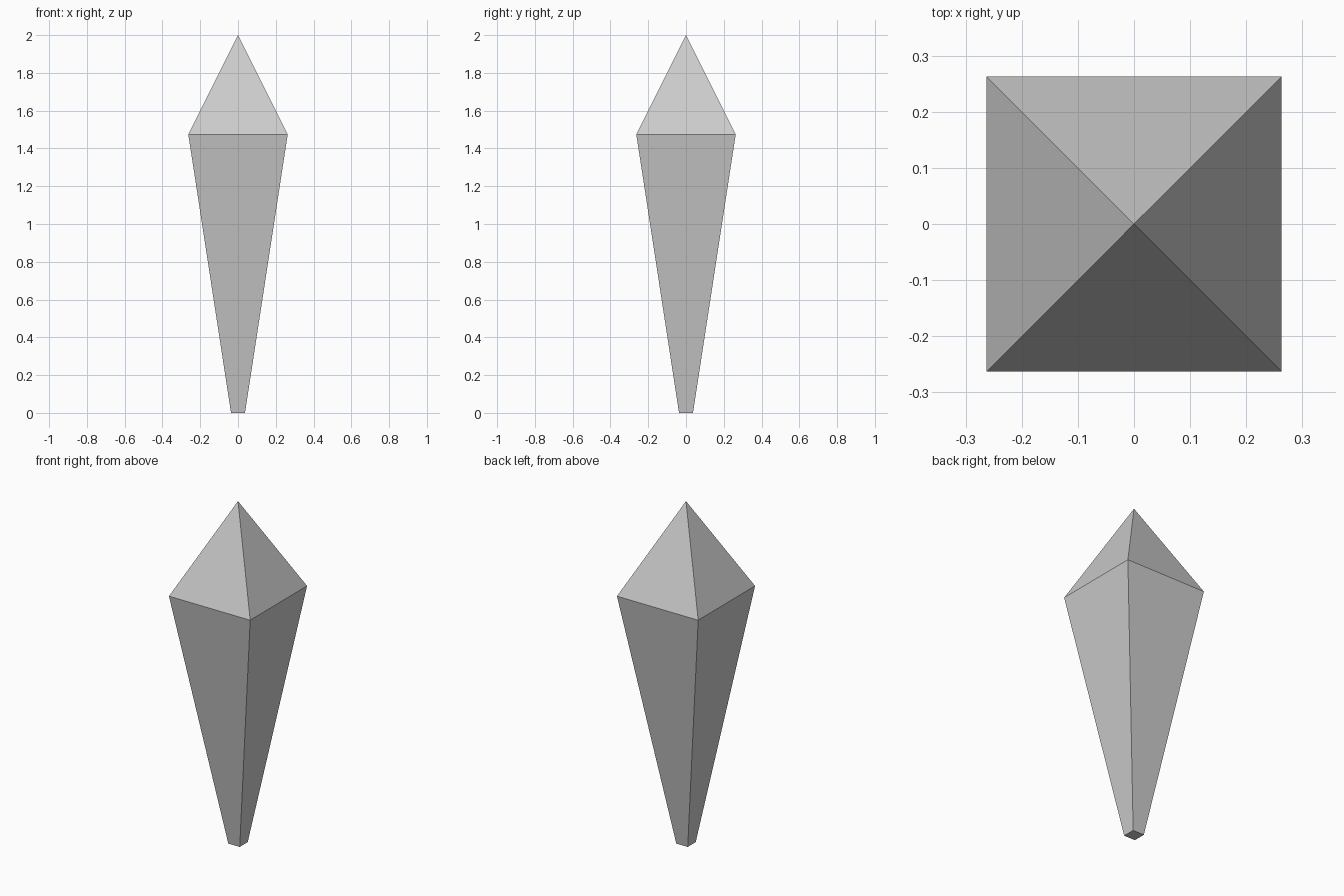
import bpy, bmesh

if "Cube" in bpy.data.objects:
    bpy.data.objects.remove(bpy.data.objects["Cube"])

BASE, SHOULDER = 0.037, 0.263      # half widths
SHOULDER_Z, TIP_Z = 1.474, 2.0


def square(bm, half, z):
    return [bm.verts.new((x * half, y * half, z))
            for x, y in ((-1, -1), (1, -1), (1, 1), (-1, 1))]


bm = bmesh.new()
low = square(bm, BASE, 0)
high = square(bm, SHOULDER, SHOULDER_Z)
tip = bm.verts.new((0, 0, TIP_Z))

# Tapered lower body and pyramid top
bm.faces.new(low[::-1])
for i in range(4):
    j = (i + 1) % 4
    bm.faces.new((low[i], low[j], high[j], high[i]))
    bm.faces.new((high[i], high[j], tip))
bmesh.ops.recalc_face_normals(bm, faces=bm.faces)

mesh = bpy.data.meshes.new("crystal")
bm.to_mesh(mesh)
bm.free()
crystal = bpy.data.objects.new("crystal", mesh)
bpy.context.collection.objects.link(crystal)
